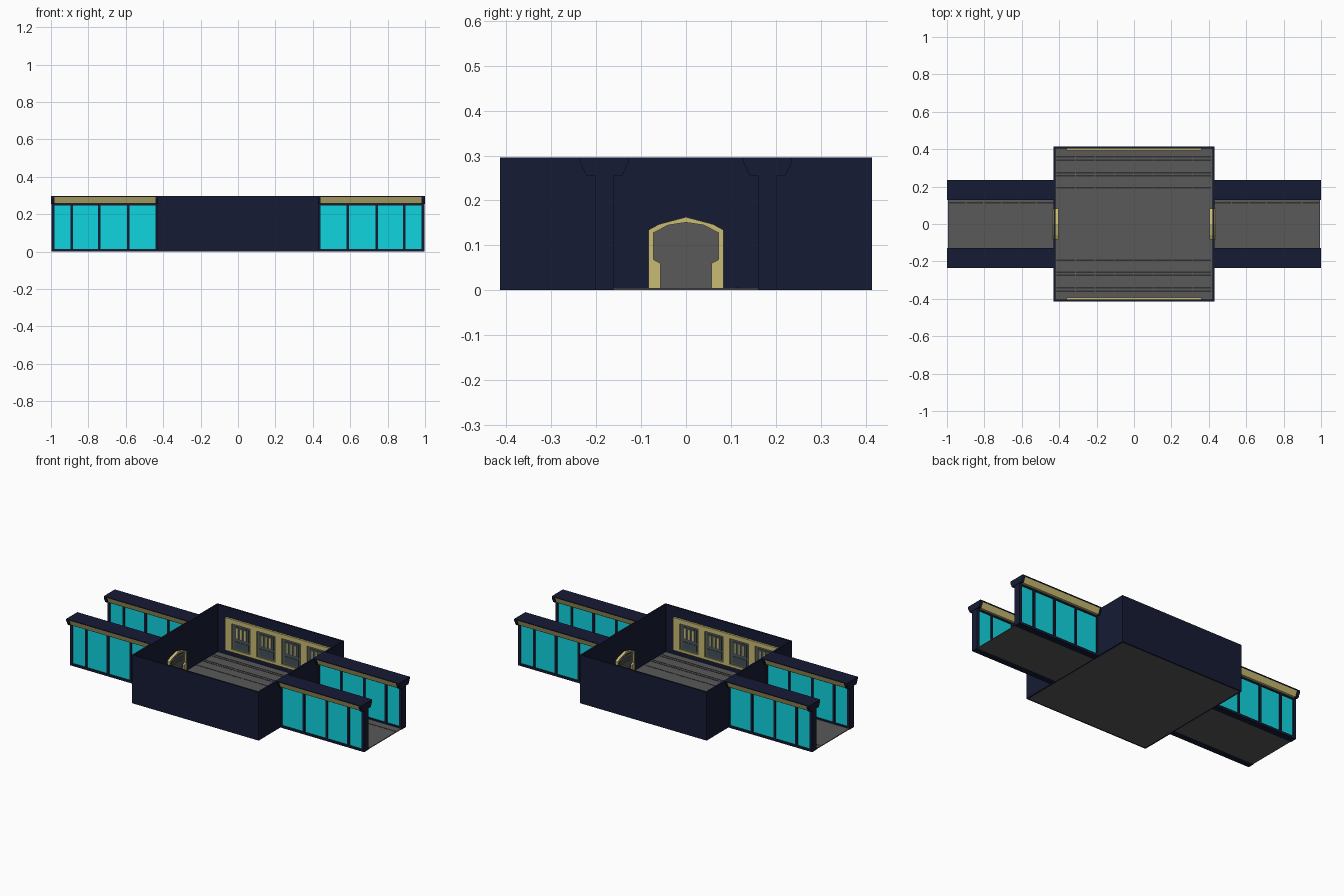
import bpy, bmesh

if "Cube" in bpy.data.objects:
    bpy.data.objects.remove(bpy.data.objects["Cube"])


def material(name, rgb):
    m = bpy.data.materials.new(name)
    m.diffuse_color = (*rgb, 1)
    m.use_nodes = True
    m.node_tree.nodes["Principled BSDF"].inputs["Base Color"].default_value = m.diffuse_color
    return m


NAVY = material("navy", (0.008, 0.011, 0.034))
GOLD = material("gold", (0.58, 0.50, 0.17))
CYAN = material("cyan_glass", (0.005, 0.66, 0.74))
GREY = material("floor_grey", (0.10, 0.10, 0.10))
DARK = material("dark_grey", (0.03, 0.03, 0.032))
TEAL = material("teal_panel", (0.05, 0.085, 0.095))


def finish(name, bm, mat):
    bmesh.ops.recalc_face_normals(bm, faces=bm.faces)
    me = bpy.data.meshes.new(name)
    bm.to_mesh(me)
    bm.free()
    me.materials.append(mat)
    ob = bpy.data.objects.new(name, me)
    bpy.context.collection.objects.link(ob)
    return ob


def boxes(name, mat, items, sx=(1,), sy=(1,)):
    """Boxes (x0, x1, y0, y1, z0, z1) in one mesh, repeated for each sign in sx, sy."""
    bm = bmesh.new()
    for i in sx:
        for j in sy:
            for x0, x1, y0, y1, z0, z1 in items:
                vs = bmesh.ops.create_cube(bm, size=1)["verts"]
                for v in vs:
                    v.co.x = i * ((x0 + x1) / 2 + v.co.x * (x1 - x0))
                    v.co.y = j * ((y0 + y1) / 2 + v.co.y * (y1 - y0))
                    v.co.z = (z0 + z1) / 2 + v.co.z * (z1 - z0)
    return finish(name, bm, mat)


def prisms(name, mat, profile, spans, sx=(1, -1), sy=(1,)):
    """A (y, z) profile extruded along each x span, repeated by sign."""
    bm = bmesh.new()
    for i in sx:
        for j in sy:
            for x0, x1 in spans:
                f = bm.faces.new([bm.verts.new((i * x0, j * y, z)) for y, z in profile])
                ext = bmesh.ops.extrude_face_region(bm, geom=[f], use_keep_orig=True)
                for v in ext["geom"]:
                    if isinstance(v, bmesh.types.BMVert):
                        v.co.x = i * x1
    return finish(name, bm, mat)


def symmetric(half):
    """Complete a half profile across y = 0."""
    return half + [(-y, z) for y, z in reversed(half) if y > 0]


B = (1, -1)
RX, RY, T, H = 0.43, 0.414, 0.01, 0.296

# Central room: floor and four thin walls
boxes("room_floor", GREY, [(-RX + T, RX - T, -RY + T, RY - T, 0, 0.005)])
boxes("room_side_walls", NAVY, [(RX - T, RX, -RY, RY, 0, H)], sx=B)
boxes("room_long_walls", NAVY, [(-RX + T, RX - T, RY - T, RY, 0, H)], sy=B)

# Dashed floor grooves
dashes = []
for y in (0.195, 0.257, 0.275, 0.342, 0.36):
    for k in range(8):
        x = -0.415 + k * 0.104
        dashes.append((x, x + 0.1, y - 0.004, y + 0.004, 0.004, 0.006))
boxes("room_floor_grooves", DARK, dashes, sy=B)

# Corridor floors with an edge groove
boxes("corridor_floor", GREY, [(RX, 0.995, -0.16, 0.16, 0, 0.005)], sx=B)
boxes("corridor_floor_groove",
      DARK, [(RX + k * 0.094, RX + k * 0.094 + 0.088, 0.11, 0.118, 0.004, 0.006)
             for k in range(6)], sx=B)

# Corridor window walls: end post, mullions, sill, head
W0, W1 = 0.160, 0.203
posts = [(0.43, 0.44), (0.58, 0.594), (0.734, 0.748), (0.882, 0.896), (0.98, 0.998)]
frame = [(a, b, W0, W1, 0, 0.256) for a, b in posts]
for (_, a), (b, _) in zip(posts, posts[1:]):
    frame += [(a, b, W0, W1, 0, 0.014), (a, b, W0, W1, 0.247, 0.256)]
boxes("window_frame", NAVY, frame, sx=B, sy=B)
boxes("window_glass", CYAN,
      [(a, b, W0 + 0.006, W1 - 0.006, 0.014, 0.247)
       for (_, a), (b, _) in zip(posts, posts[1:])], sx=B, sy=B)

# Flared cornice: gold body, navy cap and navy ends
cap = [(0.142, 0.255), (0.222, 0.255), (0.236, 0.285), (0.236, H), (0.128, H), (0.128, 0.285)]
body = [(0.146, 0.256), (0.218, 0.256), (0.232, 0.291), (0.132, 0.291)]
prisms("cornice_ends", NAVY, cap, [(0.43, 0.44), (0.982, 1.0)], sy=B)
prisms("cornice_body", GOLD, body, [(0.44, 0.982)], sy=B)
boxes("cornice_top", NAVY, [(0.44, 0.982, 0.128, 0.236, 0.291, H)], sx=B, sy=B)

# Arched doors between room and corridors
outer = [(0.084, 0.003), (0.084, 0.134), (0.060, 0.147), (0, 0.163)]
inner = [(0.057, 0.003), (0.057, 0.060), (0.072, 0.068), (0.072, 0.128), (0.040, 0.145), (0, 0.151)]
ring = symmetric(outer) + symmetric(inner)[::-1]
prisms("door_frame", GOLD, ring, [(0.403, 0.436)])
prisms("door_recess", GREY, symmetric(inner), [(0.414, 0.431)])
# Door leaf made of chevron slats with narrow gaps
for n, (z0, z1) in enumerate([(0.005, 0.026), (0.028, 0.052), (0.054, 0.096),
                              (0.098, 0.114), (0.116, 0.136)]):
    d0, d1 = (0 if n == 0 else 0.005), 0.005
    slat = symmetric([(0.053, z0), (0.025, z0), (0, z0 + d0)])
    slat += symmetric([(0.053, z1), (0.025, z1), (0, z1 + d1)])[::-1]
    prisms("door_slat_%d" % n, GREY, slat, [(0.410, 0.433)])

# Four wall panels on each long inner wall
Y = RY - T
frames, plates, insets, bars = [], [], [], []
for k in range(5):
    x = -0.34 + k * 0.17
    frames.append((x - 0.022, x + 0.022, Y - 0.012, Y, 0.035, 0.235))
for k in range(4):
    c = -0.255 + k * 0.17
    frames += [(c - 0.063, c + 0.063, Y - 0.012, Y, 0.208, 0.235),
               (c - 0.063, c + 0.063, Y - 0.012, Y, 0.035, 0.05)]
    plates.append((c - 0.063, c + 0.063, Y - 0.004, Y, 0.05, 0.208))
    insets += [(c - 0.048, c + 0.048, Y - 0.007, Y, 0.115, 0.195),
               (c - 0.048, c + 0.048, Y - 0.007, Y, 0.062, 0.103)]
    for d in (-0.027, 0, 0.027):
        bars.append((c + d - 0.006, c + d + 0.006, Y - 0.010, Y, 0.125, 0.187))
boxes("wall_panel_frames", GOLD, frames, sy=B)
boxes("wall_panel_plates", GREY, plates, sy=B)
boxes("wall_panel_insets", TEAL, insets, sy=B)
boxes("wall_panel_bars", GOLD, bars, sy=B)
